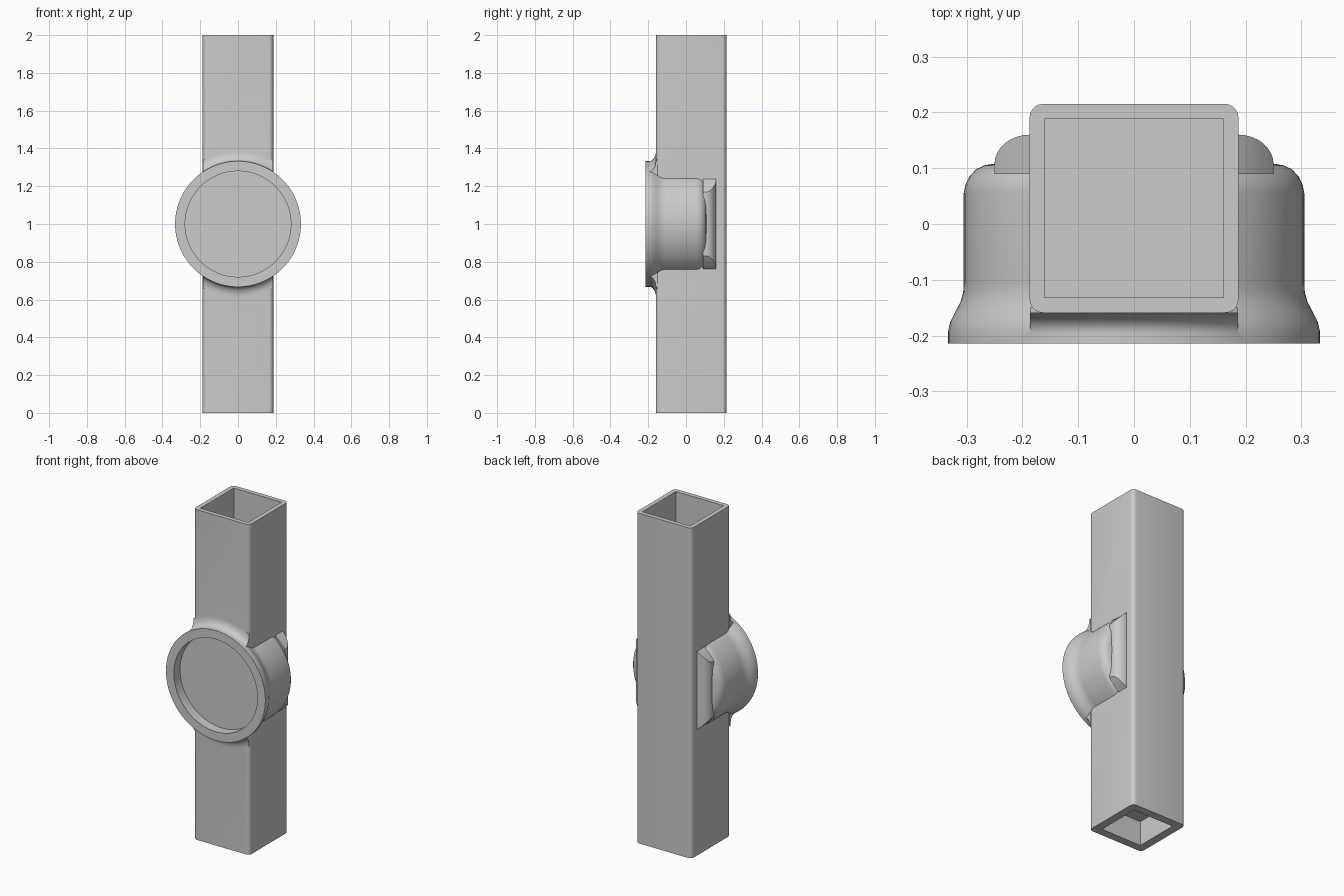
import bpy, bmesh, math
from mathutils import Matrix, Vector

default = bpy.data.objects.get("Cube")
if default:
    bpy.data.objects.remove(default, do_unlink=True)

MID = 1.0            # height of the round housing
HALF = 0.187         # half width of the square tube
TUBE_Y = 0.028       # tube centre, front to back

grey = bpy.data.materials.new("plain grey")
grey.use_nodes = True
colour = (0.6, 0.6, 0.6, 1)
grey.diffuse_color = colour
grey.node_tree.nodes["Principled BSDF"].inputs["Base Color"].default_value = colour


def finish(bm, name):
    bmesh.ops.recalc_face_normals(bm, faces=bm.faces)
    mesh = bpy.data.meshes.new(name)
    bm.to_mesh(mesh)
    bm.free()
    mesh.materials.append(grey)
    ob = bpy.data.objects.new(name, mesh)
    bpy.context.collection.objects.link(ob)
    return ob


def box(name, size, centre, bevel=0):
    bm = bmesh.new()
    bmesh.ops.create_cube(bm, size=1, matrix=Matrix.Translation(centre) @ Matrix.Diagonal((*size, 1)))
    if bevel:
        upright = [e for e in bm.edges if abs(e.verts[0].co.z - e.verts[1].co.z) > 0.1]
        bmesh.ops.bevel(bm, geom=upright, offset=bevel, segments=5, profile=0.5, affect='EDGES')
    return finish(bm, name)


def lathe(name, profile, closed=False, steps=96):
    """Spin (radius, y) points about the housing's front-to-back axis."""
    bm = bmesh.new()
    verts = [bm.verts.new((r, y, MID)) for r, y in profile]
    edges = [bm.edges.new(p) for p in zip(verts, verts[1:])]
    if closed:
        edges.append(bm.edges.new((verts[-1], verts[0])))
    bmesh.ops.spin(bm, geom=verts + edges, cent=(0, 0, MID), axis=(0, 1, 0),
                   angle=math.tau, steps=steps, use_duplicate=False)
    bmesh.ops.remove_doubles(bm, verts=bm.verts, dist=1e-5)
    return finish(bm, name)


def prism(name, outline, height):
    """Extrude an (x, y) outline upwards, centred on the housing."""
    bm = bmesh.new()
    face = bm.faces.new([bm.verts.new((x, y, MID - height / 2)) for x, y in outline])
    out = bmesh.ops.extrude_face_region(bm, geom=[face])["geom"]
    top = [v for v in out if isinstance(v, bmesh.types.BMVert)]
    bmesh.ops.translate(bm, verts=top, vec=Vector((0, 0, height)))
    return finish(bm, name)


def combine(target, tool, operation):
    mod = target.modifiers.new(operation.lower(), 'BOOLEAN')
    mod.operation, mod.object, mod.solver = operation, tool, 'EXACT'
    bpy.context.view_layer.objects.active = target
    bpy.ops.object.modifier_apply(modifier=mod.name)
    bpy.data.objects.remove(tool, do_unlink=True)


def hollow_curve(a, b, n=8):
    """Concave quarter from a to b, flat at b and upright at a."""
    steps = [math.pi / 2 * i / n for i in range(n + 1)]
    return [(b[0] + (a[0] - b[0]) * (1 - math.sin(t)),
             a[1] + (b[1] - a[1]) * (1 - math.cos(t))) for t in steps]


# Square tube and round housing with a flared front rim
body = box("square_tube_with_round_housing", (HALF * 2, HALF * 2, 2), (0, TUBE_Y, 1), 0.024)
housing = lathe("housing", [
    (0, -.214), (.333, -.214), (.333, -.192), (.329, -.175), (.32, -.157),
    (.311, -.14), (.306, -.123), (.305, -.105), (.305, .055), (.302, .07),
    (.295, .085), (.283, .098), (.268, .105), (.25, .108), (0, .108)])
combine(body, housing, 'UNION')

# Soft blend from the rim to the front of the tube
ring = hollow_curve((.385, -.159), (.333, -.195))
ring = [(.333 + .052 * (1 - math.cos(i * math.pi / 16)),
         -.195 + .036 * math.sin(i * math.pi / 16)) for i in range(9)]
blend = lathe("rim_blend", ring + [(.385, -.15), (.31, -.15), (.31, -.195)], closed=True)
combine(blend, box("limit", (HALF * 2 - .002, 1, 1), (0, 0, MID)), 'INTERSECT')
combine(body, blend, 'UNION')

# Soft blends from the back of the housing to the tube sides
for side in (1, -1):
    outline = hollow_curve((.186, .16), (.25, .107)) + [(.25, .09), (.175, .09), (.175, .16)]
    blend = prism("side_blend", [(x * side, y) for x, y in outline], 0.7)
    combine(blend, lathe("limit", [(0, 0), (.302, 0), (.302, .2), (0, .2)]), 'INTERSECT')
    combine(body, blend, 'UNION')

# Front dish, deep top socket and shallow bottom socket
combine(body, lathe("dish", [(0, -.3), (.28, -.3), (.28, -.155), (0, -.155)]), 'DIFFERENCE')
combine(body, box("top_socket", (.32, .32, 2), (0, TUBE_Y, 1.2)), 'DIFFERENCE')
combine(body, box("bottom_socket", (.274, .274, .3), (0, TUBE_Y, 0)), 'DIFFERENCE')

bpy.ops.object.select_all(action='DESELECT')
body.select_set(True)
bpy.context.view_layer.objects.active = body
bpy.ops.object.shade_smooth_by_angle(angle=math.radians(30))
